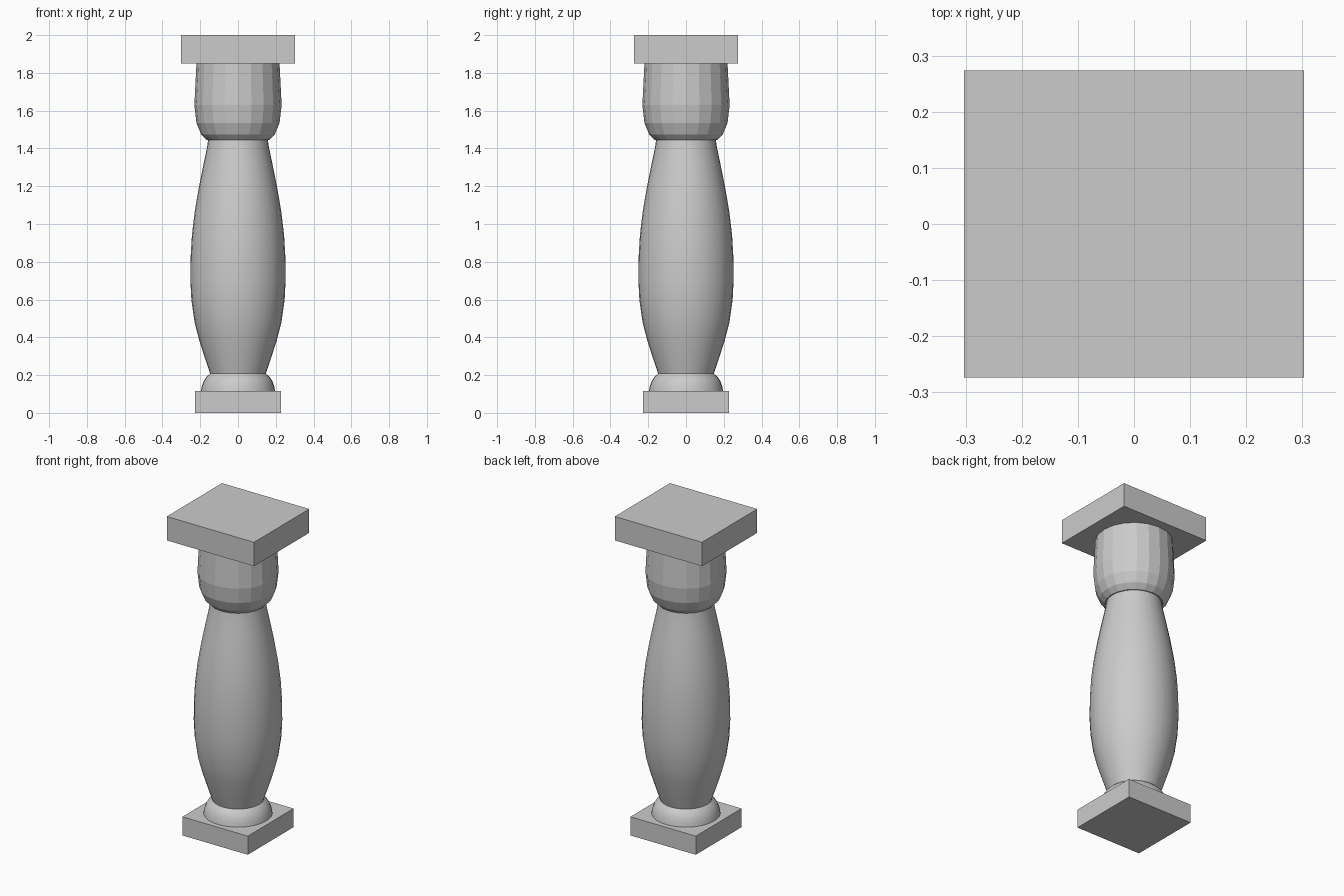
import bpy, bmesh, math

if "Cube" in bpy.data.objects:
    bpy.data.objects.remove(bpy.data.objects["Cube"])


def slab(name, sx, sy, z0, z1):
    bpy.ops.mesh.primitive_cube_add(size=1, location=(0, 0, (z0 + z1) / 2))
    ob = bpy.context.object
    ob.name = name
    ob.scale = (sx, sy, z1 - z0)
    bpy.ops.object.transform_apply(location=True, rotation=False, scale=True)
    return ob


def turned(name, profile, sides, smooth):
    """Revolve (radius, z) points around z and cap both ends."""
    bm = bmesh.new()
    rings = [[bm.verts.new((r * math.cos(2 * math.pi * i / sides),
                            r * math.sin(2 * math.pi * i / sides), z))
              for i in range(sides)] for r, z in profile]
    for a, b in zip(rings, rings[1:]):
        for i in range(sides):
            j = (i + 1) % sides
            bm.faces.new((a[i], a[j], b[j], b[i]))
    bm.faces.new(rings[0][::-1])
    bm.faces.new(rings[-1])
    mesh = bpy.data.meshes.new(name)
    bm.to_mesh(mesh)
    bm.free()
    ob = bpy.data.objects.new(name, mesh)
    bpy.context.collection.objects.link(ob)
    if smooth:
        bpy.ops.object.select_all(action='DESELECT')
        ob.select_set(True)
        bpy.context.view_layer.objects.active = ob
        bpy.ops.object.shade_smooth_by_angle(angle=math.radians(35))
    return ob


# Square foot and wider rectangular top
slab("base_plinth", 0.454, 0.454, 0, 0.117)
slab("top_slab", 0.606, 0.548, 1.85, 2)

# Rounded ring on the foot
turned("base_ring", [(0.196, 0.117), (0.192, 0.14), (0.182, 0.168),
                     (0.168, 0.19), (0.148, 0.208)], 32, True)

# Smooth bulging shaft
turned("shaft", [(0.148, 0.208), (0.175, 0.29), (0.207, 0.39), (0.23, 0.48),
                 (0.247, 0.6), (0.252, 0.7), (0.251, 0.82), (0.244, 0.94),
                 (0.23, 1.06), (0.208, 1.19), (0.184, 1.31), (0.165, 1.4),
                 (0.158, 1.445)], 32, True)

# Faceted cup-shaped capital
turned("capital", [(0.165, 1.445), (0.195, 1.475), (0.22, 1.535),
                   (0.231, 1.63), (0.22, 1.85)], 20, False)
